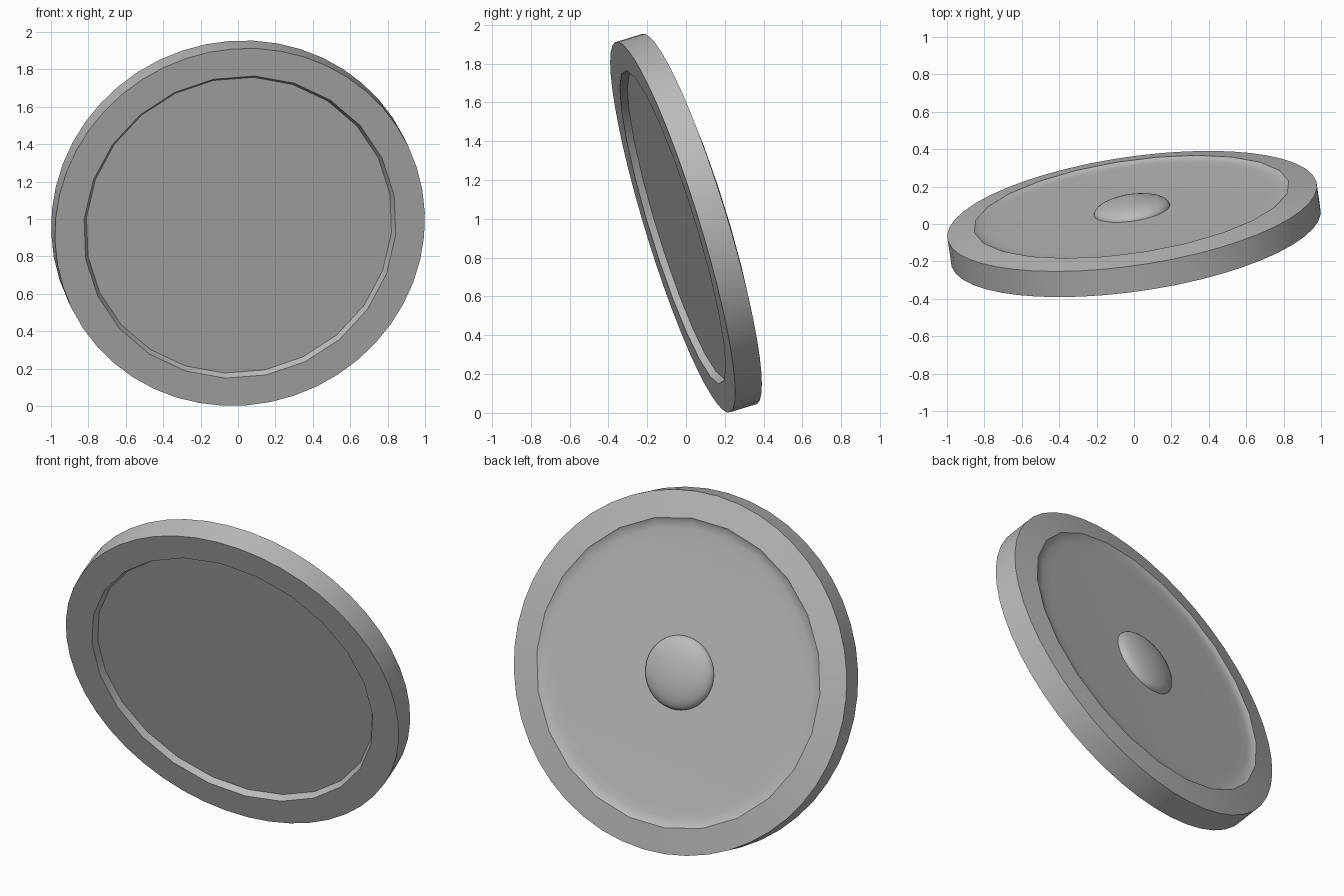
import bpy, bmesh, math
from mathutils import Matrix, Vector

if "Cube" in bpy.data.objects:
    bpy.data.objects.remove(bpy.data.objects["Cube"])

STEPS = 48

grey = bpy.data.materials.new("plain_grey")
grey.diffuse_color = (0.5, 0.5, 0.5, 1)
grey.use_nodes = True
grey.node_tree.nodes["Principled BSDF"].inputs["Base Color"].default_value = grey.diffuse_color

# Tilted frame: local z runs along the disc axis towards the front
back = Vector((-0.14, 0.9465, 0.2907)).normalized()
axis = -back
side = (Vector((1, 0, 0)) - axis * axis.x).normalized()
up = axis.cross(side)
frame = Matrix((side, up, axis)).transposed().to_4x4()
frame.translation = (0, 0, 0.978)
frame = frame @ Matrix.Rotation(math.radians(-5.4), 4, 'Z')


def lathe(name, profile):
    """Spin (radius, height, coarse) points; coarse rings keep 24 straight sides."""
    bm = bmesh.new()
    rings = []
    for r, z, coarse in profile:
        if r == 0:
            rings.append([bm.verts.new((0, 0, z))] * STEPS)
            continue
        ring = []
        for i in range(STEPS):
            a = math.tau * i / STEPS
            rr = r * math.cos(math.tau / STEPS) if coarse and i % 2 else r
            ring.append(bm.verts.new((rr * math.cos(a), rr * math.sin(a), z)))
        rings.append(ring)
    for a, b in zip(rings, rings[1:]):
        for i in range(STEPS):
            j = (i + 1) % STEPS
            quad = list(dict.fromkeys((a[i], a[j], b[j], b[i])))
            bm.faces.new(quad)
    bmesh.ops.recalc_face_normals(bm, faces=bm.faces)
    me = bpy.data.meshes.new(name)
    bm.to_mesh(me)
    bm.free()
    me.materials.append(grey)
    ob = bpy.data.objects.new(name, me)
    bpy.context.collection.objects.link(ob)
    ob.matrix_world = frame
    bpy.ops.object.select_all(action='DESELECT')
    ob.select_set(True)
    bpy.context.view_layer.objects.active = ob
    bpy.ops.object.shade_smooth_by_angle(angle=math.radians(30))
    return ob


# Disc: recessed front, straight outer wall, slightly raised and dished back
lathe("disc_body", [
    (0, 0.0375, False), (0.827, 0.0375, True), (0.845, 0.0725, True),
    (0.999, 0.0725, False), (0.999, -0.0725, False),
    (0.853, -0.097, True), (0.835, -0.086, True), (0.80, -0.081, True),
    (0.74, -0.079, True), (0, -0.079, False)])

# Central boss on the back
dome = [(0.205 * math.cos(t * math.pi / 16), -0.079 - 0.065 * math.sin(t * math.pi / 16), False)
        for t in range(8)]
lathe("centre_boss", [(0, -0.07, False), (0.205, -0.07, False)] + dome + [(0, -0.144, False)])
